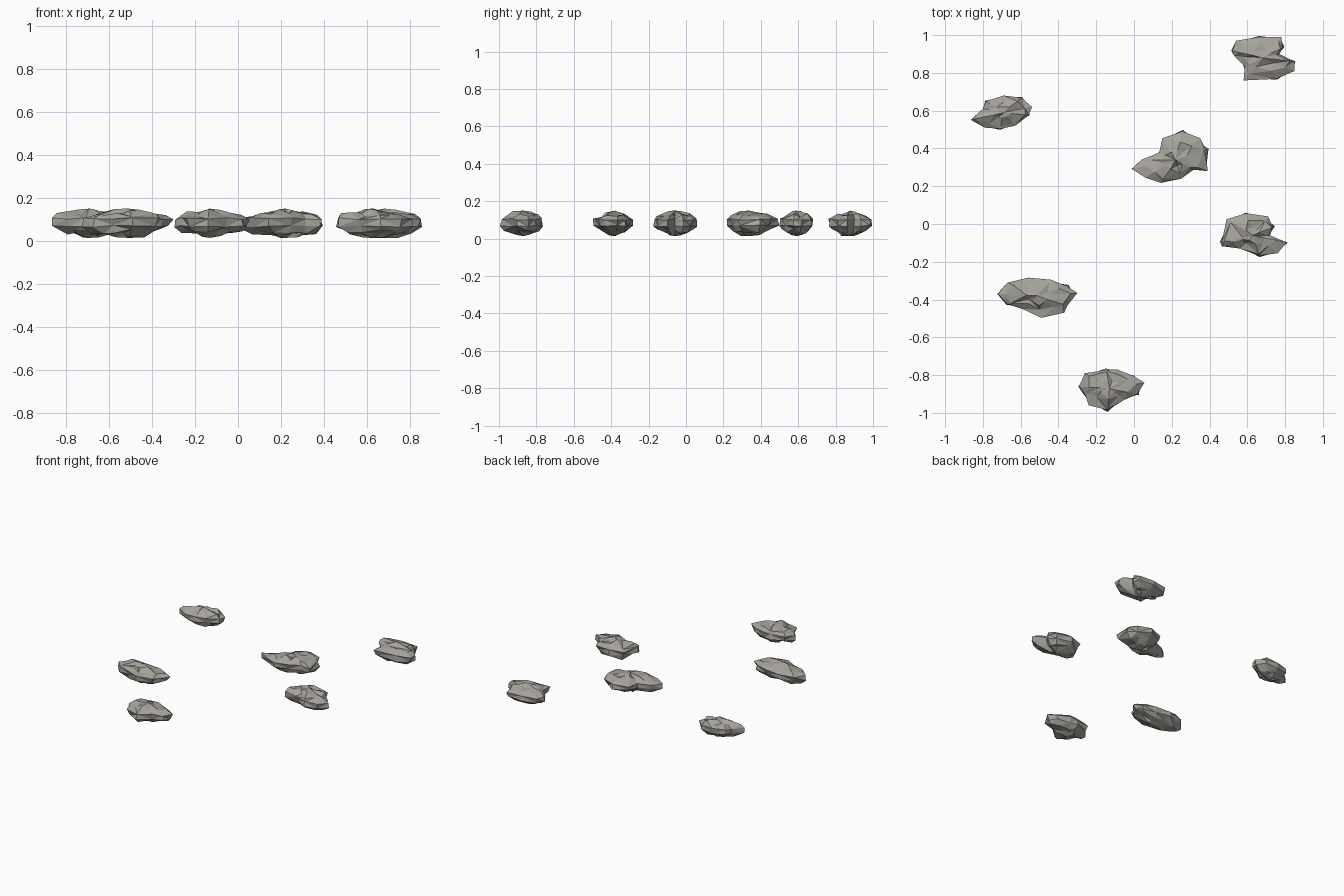
import bpy, bmesh, random

if "Cube" in bpy.data.objects:
    bpy.data.objects.remove(bpy.data.objects["Cube"])

# shared warm grey stone
stone = bpy.data.materials.new("stone")
stone.diffuse_color = (0.38, 0.365, 0.33, 1)
stone.use_nodes = True
stone.node_tree.nodes["Principled BSDF"].inputs["Base Color"].default_value = stone.diffuse_color

# levels of a rock: height, outline scale in x, outline scale in y
LEVELS = [(0.026, 0.30, 0.34), (0.042, 0.68, 0.68), (0.068, 0.97, 0.96),
          (0.103, 1.00, 1.00), (0.124, 0.70, 0.68), (0.136, 0.32, 0.36)]


def rock(name, centre, outline, seed):
    """Jagged flat rock: stacked scaled copies of its plan outline, roughened."""
    rng = random.Random(seed)
    cx, cy = centre
    bm = bmesh.new()
    rings = []
    for lv, (z, sx, sy) in enumerate(LEVELS):
        ring = []
        belt = lv in (2, 3)
        for i, (x, y) in enumerate(outline):
            k = 1.0 if belt else rng.uniform(0.82, 1.22)
            # belt corners alternate between upper and lower edge
            if belt and (i + lv) % 2:
                k = rng.uniform(0.88, 0.98)
            dz = rng.uniform(-0.005, 0.005) if belt else rng.uniform(-0.013, 0.013)
            ring.append(bm.verts.new((cx + (x - cx) * sx * k,
                                      cy + (y - cy) * sy * k,
                                      min(0.155, max(0.012, z + dz)))))
        rings.append(ring)
    n = len(outline)
    for a, b in zip(rings, rings[1:]):
        for i in range(n):
            j = (i + 1) % n
            bm.faces.new((a[i], a[j], b[j], b[i]))
    # top and bottom peaks
    for ring, z in ((rings[0], 0.014), (rings[-1], 0.150)):
        tip = bm.verts.new((cx, cy, z))
        for i in range(n):
            bm.faces.new((ring[i], ring[(i + 1) % n], tip))
    bmesh.ops.triangulate(bm, faces=[f for f in bm.faces if len(f.verts) == 4])
    bmesh.ops.recalc_face_normals(bm, faces=bm.faces)
    me = bpy.data.meshes.new(name)
    bm.to_mesh(me)
    bm.free()
    me.materials.append(stone)
    bpy.context.collection.objects.link(bpy.data.objects.new(name, me))


# rocks, each from its plan outline
rock("rock_back_right", (0.68, 0.88),
     [(.51, .92), (.54, .97), (.66, 1.0), (.78, .99), (.80, .94), (.77, .90),
      (.86, .86), (.85, .81), (.76, .76), (.58, .76), (.58, .83), (.53, .89)], 1)
rock("rock_back_left", (-0.69, 0.59),
     [(-.87, .55), (-.80, .61), (-.79, .655), (-.69, .68), (-.59, .675),
      (-.54, .62), (-.55, .575), (-.63, .52), (-.71, .495), (-.79, .51)], 2)
rock("rock_middle", (0.22, 0.34),
     [(-.02, .29), (.04, .34), (.13, .38), (.15, .455), (.26, .505), (.35, .455),
      (.40, .40), (.39, .28), (.32, .285), (.25, .24), (.14, .215), (.06, .245)], 3)
rock("rock_right", (0.63, -0.06),
     [(.45, -.095), (.49, .025), (.59, .065), (.71, .04), (.75, -.01), (.72, -.06),
      (.82, -.10), (.76, -.155), (.665, -.18), (.56, -.13), (.46, -.12)], 4)
rock("rock_left", (-0.51, -0.38),
     [(-.73, -.37), (-.67, -.31), (-.56, -.28), (-.44, -.295), (-.34, -.32),
      (-.30, -.365), (-.35, -.435), (-.37, -.47), (-.49, -.50), (-.59, -.45),
      (-.68, -.43)], 5)
rock("rock_front", (-0.13, -0.87),
     [(-.30, -.86), (-.26, -.79), (-.15, -.76), (-.09, -.77), (.005, -.80),
      (.055, -.84), (.03, -.905), (-.05, -.93), (-.14, -1.0), (-.24, -.96),
      (-.27, -.905)], 6)
